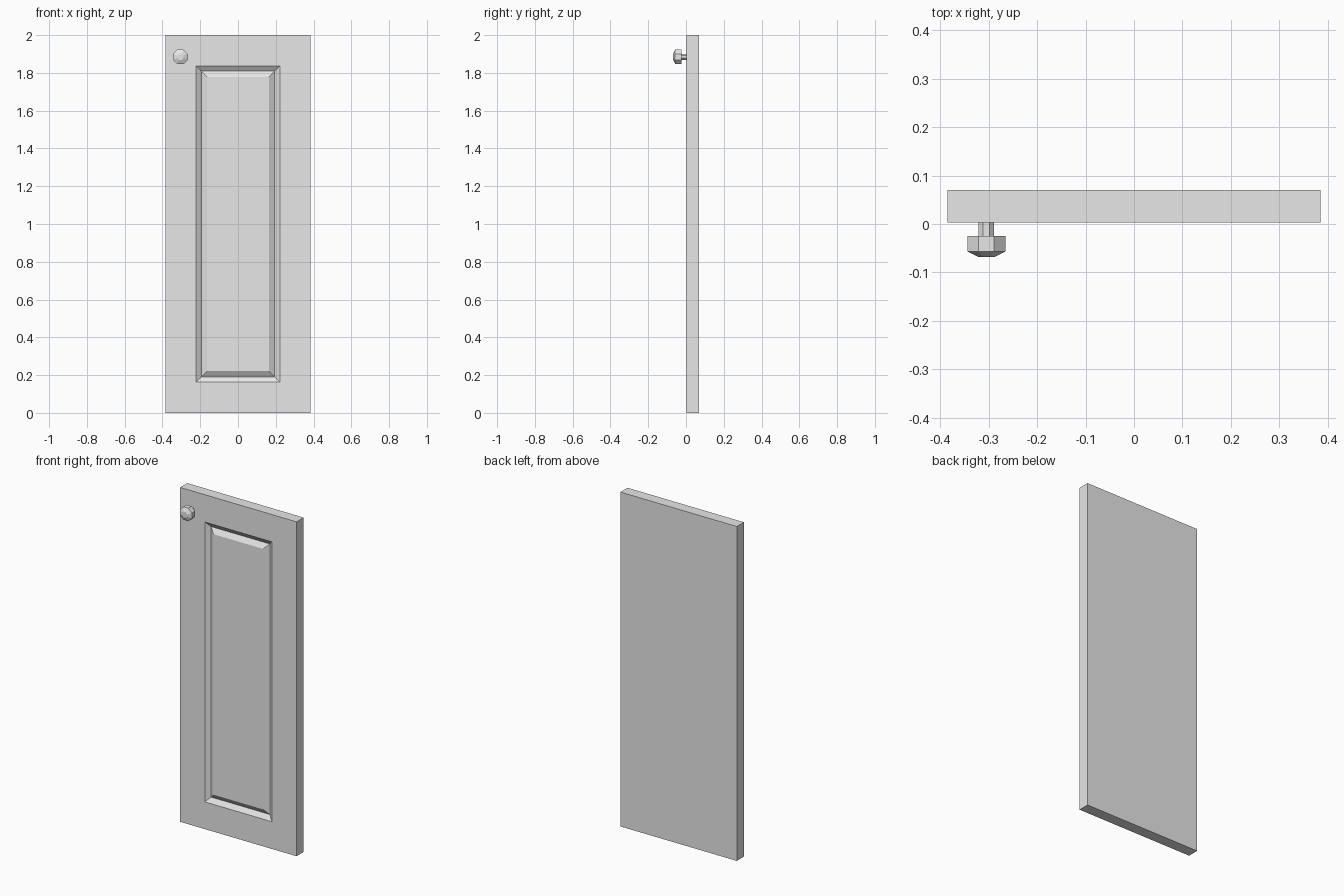
import bpy, bmesh, math
from mathutils import Vector

cube = bpy.data.objects.get("Cube")
if cube:
    bpy.data.objects.remove(cube, do_unlink=True)

FRONT, BACK = 0.003, 0.07
HALF_W, HEIGHT = 0.385, 2.0

grey = bpy.data.materials.new("light_grey")
grey.use_nodes = True
colour = (0.8, 0.8, 0.8, 1)
grey.diffuse_color = colour
grey.node_tree.nodes["Principled BSDF"].inputs["Base Color"].default_value = colour


def make_object(name, bm, location=(0, 0, 0)):
    bmesh.ops.recalc_face_normals(bm, faces=bm.faces)
    mesh = bpy.data.meshes.new(name)
    bm.to_mesh(mesh)
    bm.free()
    mesh.materials.append(grey)
    obj = bpy.data.objects.new(name, mesh)
    obj.location = location
    bpy.context.collection.objects.link(obj)
    return obj


# Door slab with a V-shaped groove framing a raised centre panel
bm = bmesh.new()
bmesh.ops.create_cube(bm, size=1)
bmesh.ops.scale(bm, verts=bm.verts, vec=(2 * HALF_W, BACK - FRONT, HEIGHT))
bmesh.ops.translate(bm, verts=bm.verts, vec=(0, (FRONT + BACK) / 2, HEIGHT / 2))
panel = min(bm.faces, key=lambda f: f.calc_center_median().y)
for width, depth in ((0.163, 0), (0.028, 0.02), (0.03, -0.02)):
    bmesh.ops.inset_individual(bm, faces=[panel], thickness=width, use_even_offset=True)
    for v in panel.verts:
        v.co.y += depth
make_object("door_panel", bm)


# Eight-sided turned knob: slim stem, wide head and chamfered tip
def turned(name, profile, location, sides=8):
    bm = bmesh.new()
    rings = []
    for flat_radius, y in profile:
        r = flat_radius / math.cos(math.pi / sides)
        angles = [(i + 0.5) * math.tau / sides for i in range(sides)]
        rings.append([bm.verts.new(Vector((r * math.cos(a), y, r * math.sin(a))))
                      for a in angles])
    for a, b in zip(rings, rings[1:]):
        for i in range(sides):
            j = (i + 1) % sides
            bm.faces.new((a[i], a[j], b[j], b[i]))
    bm.faces.new(rings[0])
    bm.faces.new(rings[-1])
    return make_object(name, bm, location)


turned("door_knob",
       [(0.016, FRONT), (0.016, -0.025), (0.039, -0.025), (0.039, -0.057), (0.017, -0.068)],
       (-0.305, 0, 1.885))
